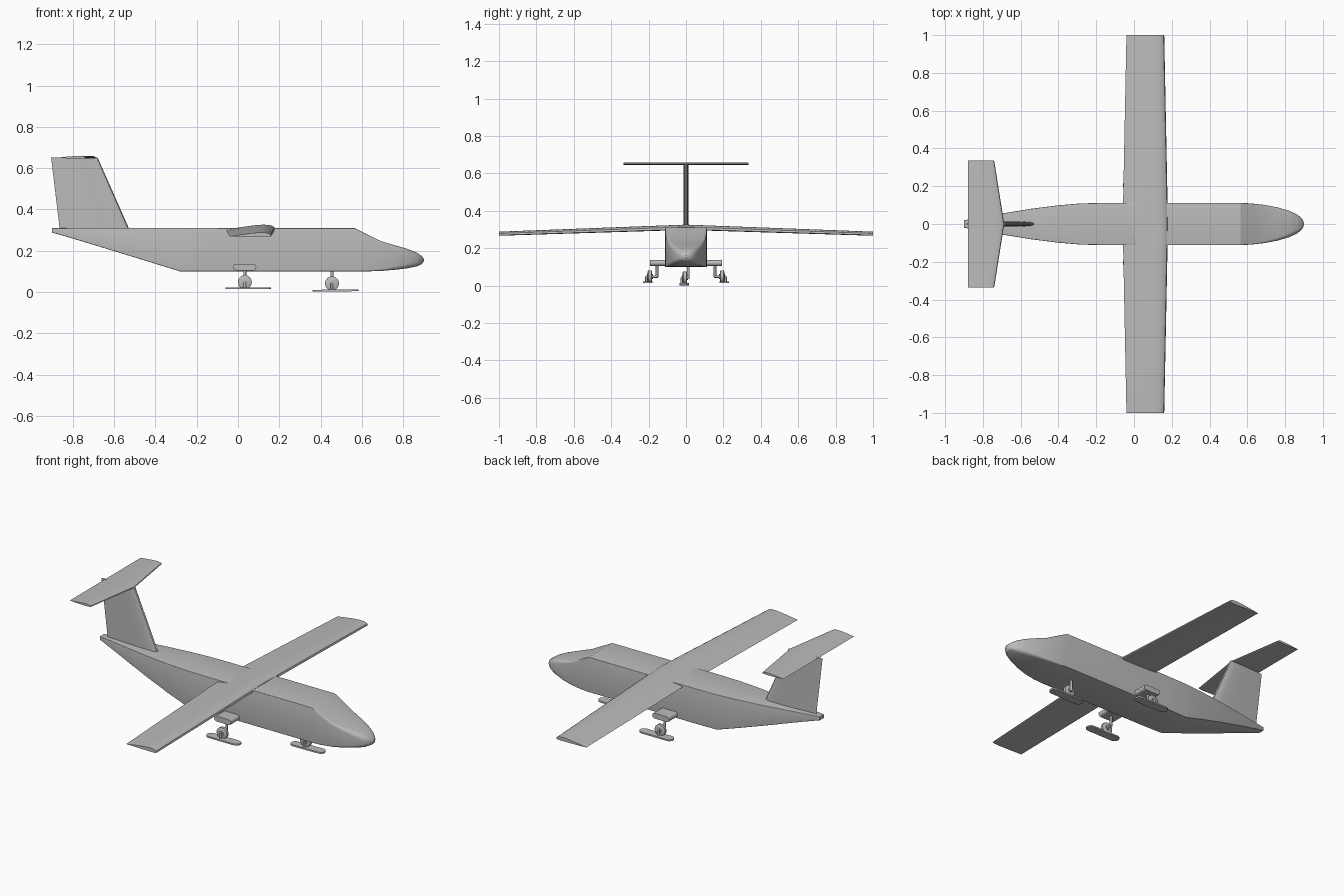
import bpy, bmesh, math
from mathutils import Vector

cube = bpy.data.objects.get("Cube")
if cube:
    bpy.data.objects.remove(cube)

grey = bpy.data.materials.new("plain grey")
grey.use_nodes = True
colour = (0.5, 0.5, 0.5, 1)
grey.diffuse_color = colour
grey.node_tree.nodes["Principled BSDF"].inputs["Base Color"].default_value = colour


def loft(name, rings, angle=30):
    """Skin closed rings of equal length and cap both ends."""
    bm = bmesh.new()
    rows = [[bm.verts.new(p) for p in ring] for ring in rings]
    n = len(rows[0])
    for a, b in zip(rows, rows[1:]):
        for i in range(n):
            j = (i + 1) % n
            bm.faces.new((a[i], a[j], b[j], b[i]))
    bm.faces.new(rows[0])
    bm.faces.new(rows[-1])
    bmesh.ops.recalc_face_normals(bm, faces=bm.faces)
    mesh = bpy.data.meshes.new(name)
    bm.to_mesh(mesh)
    bm.free()
    mesh.materials.append(grey)
    obj = bpy.data.objects.new(name, mesh)
    bpy.context.collection.objects.link(obj)
    bpy.ops.object.select_all(action='DESELECT')
    obj.select_set(True)
    bpy.context.view_layer.objects.active = obj
    bpy.ops.object.shade_smooth_by_angle(angle=math.radians(angle))
    return obj


def rod(name, start, end, radius, sides=16):
    start, end = Vector(start), Vector(end)
    turn = (end - start).to_track_quat('Z', 'Y')
    circle = [turn @ Vector((radius * math.cos(t), radius * math.sin(t), 0))
              for t in (math.tau * i / sides for i in range(sides))]
    return loft(name, [[start + c for c in circle], [end + c for c in circle]])


def stadium(length, width, steps=8):
    """Outline with round ends."""
    r, pts = width / 2, []
    for side in (1, -1):
        for i in range(steps + 1):
            t = math.pi * (i / steps - 0.5)
            pts.append((side * (length / 2 - r + r * math.cos(t)), side * r * math.sin(t)))
    return pts


def airfoil(back, front, thick, belly=0.3, steps=12):
    """Chordwise outline as (x, height) from the trailing edge and round again."""
    def half(u):
        return 2.6 * (math.sqrt(u) - u) * (1 - 0.25 * u) * 0.86
    chord = front - back
    us = [(1 + math.cos(math.pi * i / steps)) / 2 for i in range(steps + 1)]
    top = [(front - u * chord, thick * (1 - belly) * 1.6 * half(u)) for u in us]
    low = [(front - u * chord, -thick * belly * 1.6 * half(u)) for u in us[-2:0:-1]]
    return top + low


# Fuselage: boxy sections whose corners round off towards the nose
# (x, half width, bottom, top, corner)
stations = [(-0.9, 0.02, 0.288, 0.31, 0.003), (-0.8, 0.037, 0.259, 0.31, 0.003),
            (-0.69, 0.057, 0.226, 0.31, 0.003), (-0.55, 0.08, 0.183, 0.31, 0.003),
            (-0.4, 0.099, 0.137, 0.31, 0.003), (-0.28, 0.109, 0.1, 0.31, 0.003),
            (-0.15, 0.112, 0.1, 0.31, 0.003), (0.565, 0.112, 0.1, 0.31, 0.003),
            (0.62, 0.109, 0.1, 0.282, 0.005), (0.69, 0.101, 0.102, 0.247, 0.01),
            (0.76, 0.088, 0.108, 0.226, 0.017), (0.82, 0.07, 0.115, 0.209, 0.023),
            (0.865, 0.05, 0.124, 0.191, 0.023), (0.89, 0.028, 0.135, 0.174, 0.017),
            (0.9, 0.006, 0.149, 0.16, 0.005)]
rings = []
for x, w, low, high, r in stations:
    ring = []
    for k, (sy, z) in enumerate(((1, high - r), (-1, high - r), (-1, low + r), (1, low + r))):
        for i in range(5):
            t = math.pi / 2 * (k + i / 4)
            ring.append((x, sy * (w - r) + r * math.cos(t), z + r * math.sin(t)))
    rings.append(ring)
loft("fuselage", rings, 25)

# Wing with slight droop and taper towards the tips
rings = []
for y, back, front, z, thick in ((-1, -0.04, 0.16, 0.27, 0.026), (0, -0.06, 0.18, 0.302, 0.034),
                                 (1, -0.04, 0.16, 0.27, 0.026)):
    rings.append([(x, y, z + h) for x, h in airfoil(back, front, thick, 0.15)])
loft("wing", rings)

# Fin and tailplane
loft("fin", [[(x, h, z) for x, h in airfoil(back, front, 0.03, 0.5)]
             for z, back, front in ((0.295, -0.862, -0.522), (0.652, -0.905, -0.68))])
loft("tailplane", [[(x, y, 0.65 + h) for x, h in airfoil(-0.88, front, 0.016, 0.3)]
                   for y, front in ((-0.335, -0.74), (0, -0.687), (0.335, -0.74))])


def ski(name, x, y, z, length, tilt):
    outline = stadium(length, 0.052)
    loft(name, [[(x + a, y + b, z + h + tilt * a) for a, b in outline] for h in (0, 0.009)])


def wheel(name, x, y, z):
    profile = ((-0.012, 0.026), (-0.008, 0.034), (0.008, 0.034), (0.012, 0.026))
    loft(name, [[(x + r * math.cos(t), y + d, z + r * math.sin(t))
                 for t in (math.tau * i / 24 for i in range(24))] for d, r in profile])
    rod(name + "_hub", (x, y - 0.016, z), (x, y + 0.016, z), 0.013)


# Main landing gear on both sides
for side, tag in ((1, "left"), (-1, "right")):
    x = 0.033
    outline = stadium(0.112, 0.032)
    loft(tag + "_gear_pod", [[(x + a, side * y, 0.121 + b) for a, b in outline]
                             for y in (0.1, 0.193)])
    rod(tag + "_strut", (x, side * 0.155, 0.115), (x, side * 0.155, 0.046), 0.007)
    rod(tag + "_axle", (x, side * 0.15, 0.048), (x, side * 0.215, 0.048), 0.006)
    wheel(tag + "_wheel", x, side * 0.193, 0.048)
    rod(tag + "_ski_post", (x, side * 0.212, 0.05), (x, side * 0.212, 0.02), 0.006)
    ski(tag + "_ski", 0.05, side * 0.205, 0.014, 0.22, 0)

# Nose landing gear
rod("nose_strut", (0.455, 0.012, 0.11), (0.455, 0.012, 0.036), 0.007)
rod("nose_axle", (0.455, -0.024, 0.042), (0.455, 0.016, 0.042), 0.006)
wheel("nose_wheel", 0.455, -0.006, 0.042)
rod("nose_ski_post", (0.455, -0.024, 0.044), (0.455, -0.024, 0.01), 0.006)
ski("nose_ski", 0.472, -0.01, 0.003, 0.222, 0.012)
